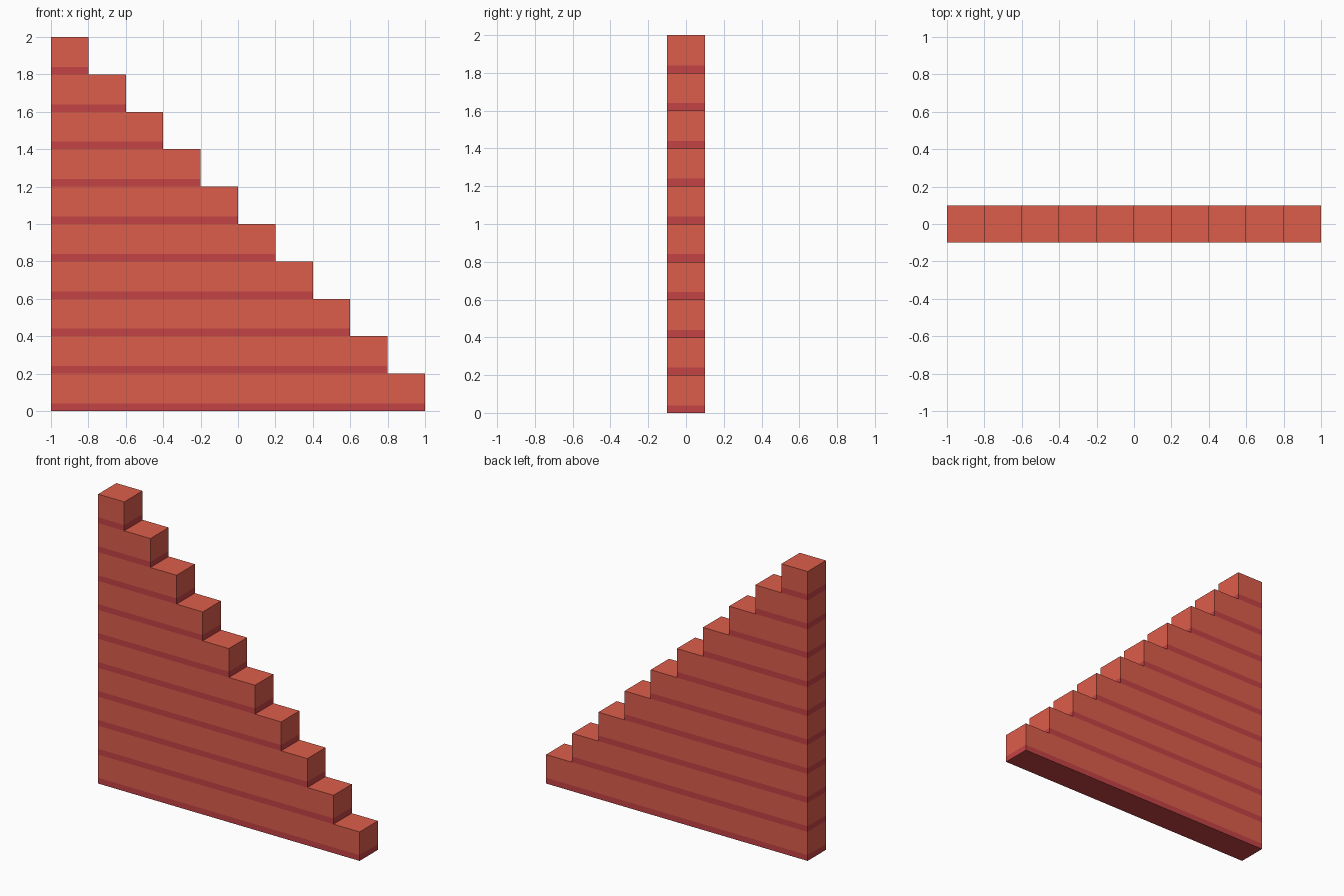
import bpy, bmesh

if "Cube" in bpy.data.objects:
    bpy.data.objects.remove(bpy.data.objects["Cube"])

STEPS, SIZE, BAND, HALF = 10, 0.2, 0.04, 0.1


def material(name, color):
    mat = bpy.data.materials.new(name)
    mat.diffuse_color = color
    mat.use_nodes = True
    mat.node_tree.nodes["Principled BSDF"].inputs["Base Color"].default_value = mat.diffuse_color
    return mat


bm = bmesh.new()


def layer(profile, open_segments, mat):
    """Extrude an x-z outline through y, leaving out walls hidden between layers."""
    front = [bm.verts.new((x, -HALF, z)) for x, z in profile]
    back = [bm.verts.new((x, HALF, z)) for x, z in profile]
    faces = [bm.faces.new(front), bm.faces.new(back[::-1])]
    n = len(profile)
    for i in range(n):
        if i not in open_segments:
            j = (i + 1) % n
            faces.append(bm.faces.new((front[j], front[i], back[i], back[j])))
    for f in faces:
        f.material_index = mat


for row in range(STEPS):
    z0, z1, z2 = row * SIZE, row * SIZE + BAND, (row + 1) * SIZE
    right = 1 - row * SIZE
    inner = right - SIZE
    # dark strip at the foot of the row (underside only on the lowest one)
    layer([(-1, z0), (right, z0), (right, z1), (-1, z1)],
          {2} if row == 0 else {0, 2}, 1)
    # main course with its exposed tread
    if row < STEPS - 1:
        layer([(-1, z1), (right, z1), (right, z2), (inner, z2), (-1, z2)], {0, 3}, 0)
    else:
        layer([(-1, z1), (right, z1), (right, z2), (-1, z2)], {0}, 0)

# weld the layers into one closed shell
bmesh.ops.remove_doubles(bm, verts=bm.verts[:], dist=1e-4)
bmesh.ops.recalc_face_normals(bm, faces=bm.faces[:])

mesh = bpy.data.meshes.new("staircase")
bm.to_mesh(mesh)
bm.free()
mesh.materials.append(material("red", (0.72, 0.11, 0.07, 1)))
mesh.materials.append(material("dark_red", (0.55, 0.055, 0.06, 1)))
stairs = bpy.data.objects.new("staircase", mesh)
bpy.context.collection.objects.link(stairs)
